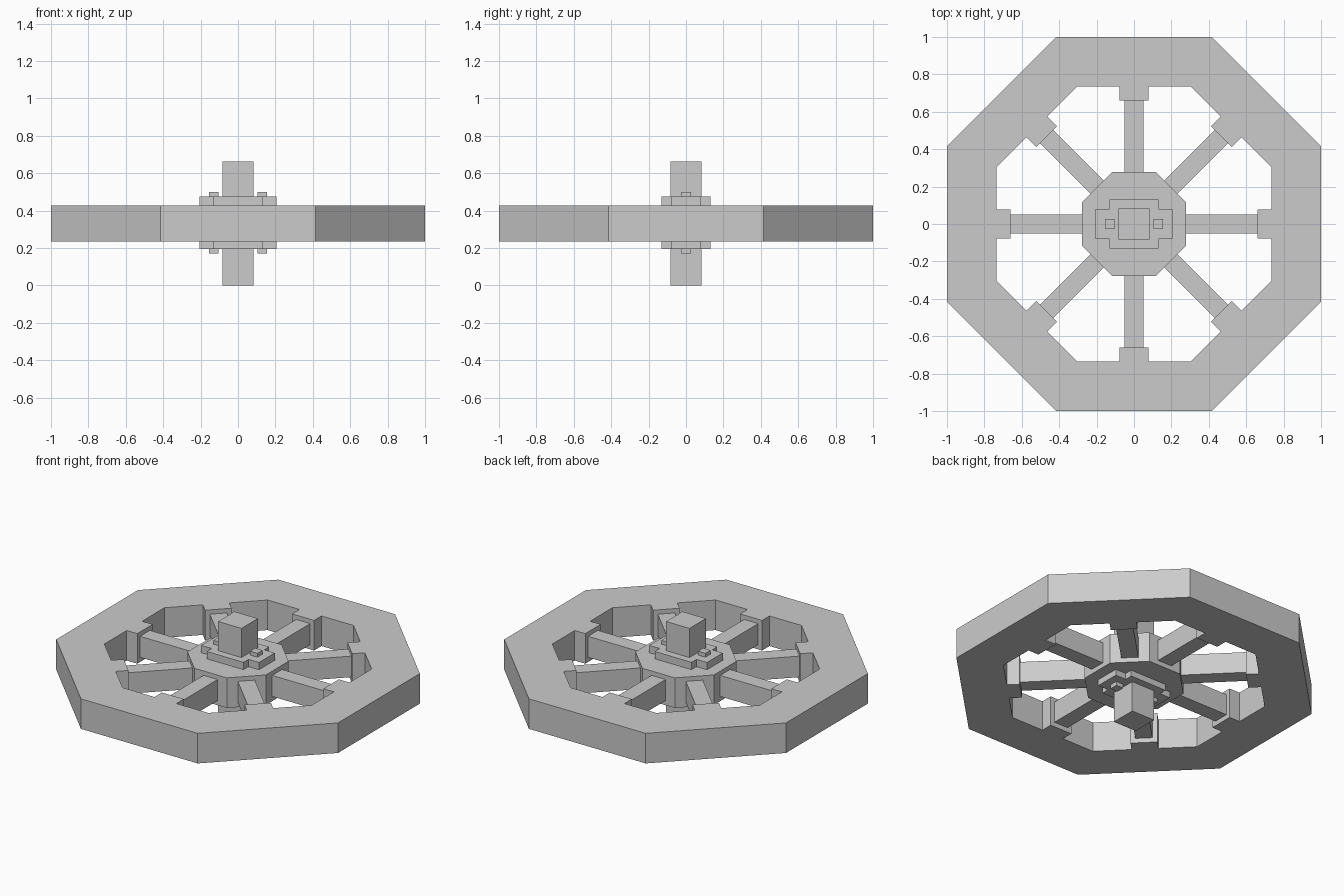
import bpy, bmesh
from math import pi, cos, sin
from mathutils import Matrix

if "Cube" in bpy.data.objects:
    bpy.data.objects.remove(bpy.data.objects["Cube"])

RIM_Z = (0.235, 0.428)


def finish(name, bm):
    bmesh.ops.recalc_face_normals(bm, faces=bm.faces)
    mesh = bpy.data.meshes.new(name)
    bm.to_mesh(mesh)
    bm.free()
    obj = bpy.data.objects.new(name, mesh)
    bpy.context.collection.objects.link(obj)
    return obj


def prism(name, outline, z0, z1):
    """Extrude a flat outline from z0 up to z1."""
    bm = bmesh.new()
    face = bm.faces.new([bm.verts.new((x, y, z0)) for x, y in outline])
    top = bmesh.ops.extrude_face_region(bm, geom=[face])["geom"]
    verts = [v for v in top if isinstance(v, bmesh.types.BMVert)]
    bmesh.ops.translate(bm, vec=(0, 0, z1 - z0), verts=verts)
    return finish(name, bm)


def box(name, x, y, z, angle=0):
    """Box from ranges, then turned about the z axis."""
    outline = [(x[0], y[0]), (x[1], y[0]), (x[1], y[1]), (x[0], y[1])]
    obj = prism(name, outline, *z)
    obj.data.transform(Matrix.Rotation(angle, 4, 'Z'))
    return obj


def octagon(apothem):
    r = apothem / cos(pi / 8)
    return [(r * cos(a), r * sin(a)) for a in (pi / 8 + i * pi / 4 for i in range(8))]


# Octagonal rim
bm = bmesh.new()
rings = [[bm.verts.new((x, y, z)) for x, y in octagon(a)]
         for a, z in ((1, RIM_Z[0]), (1, RIM_Z[1]), (0.735, RIM_Z[1]), (0.735, RIM_Z[0]))]
for k in range(4):
    a, b = rings[k], rings[(k + 1) % 4]
    for i in range(8):
        j = (i + 1) % 8
        bm.faces.new((a[i], a[j], b[j], b[i]))
finish("rim", bm)

# Octagonal hub
prism("hub", octagon(0.278), *RIM_Z)

# Spokes and the blocks that hold them to the rim
for i in range(8):
    box(f"spoke_{i + 1}", (0.25, 0.70), (-0.05, 0.05), (0.265, 0.40), i * pi / 4)
    box(f"spoke_block_{i + 1}", (0.66, 0.736), (-0.078, 0.078), RIM_Z, i * pi / 4)

# Axle through the hub
box("axle", (-0.083, 0.083), (-0.083, 0.083), (0, 0.662))

# Stepped cap plates and bolts above and below the hub
plate = [(0.205, -0.08), (0.205, 0.08), (0.13, 0.08), (0.13, 0.13)]
plate += [(-x, y) for x, y in reversed(plate)]
plate = plate[:4] + [(-0.13, 0.13), (-0.13, 0.08), (-0.205, 0.08), (-0.205, -0.08),
                     (-0.13, -0.08), (-0.13, -0.13), (0.13, -0.13), (0.13, -0.08)]
for side, plate_z, bolt_z in (("top", (0.428, 0.475), (0.475, 0.50)),
                              ("bottom", (0.196, 0.235), (0.17, 0.196))):
    prism(f"{side}_plate", plate, *plate_z)
    for end, x in (("left", -0.13), ("right", 0.13)):
        box(f"{side}_{end}_bolt", (x - 0.026, x + 0.026), (-0.026, 0.026), bolt_z)
